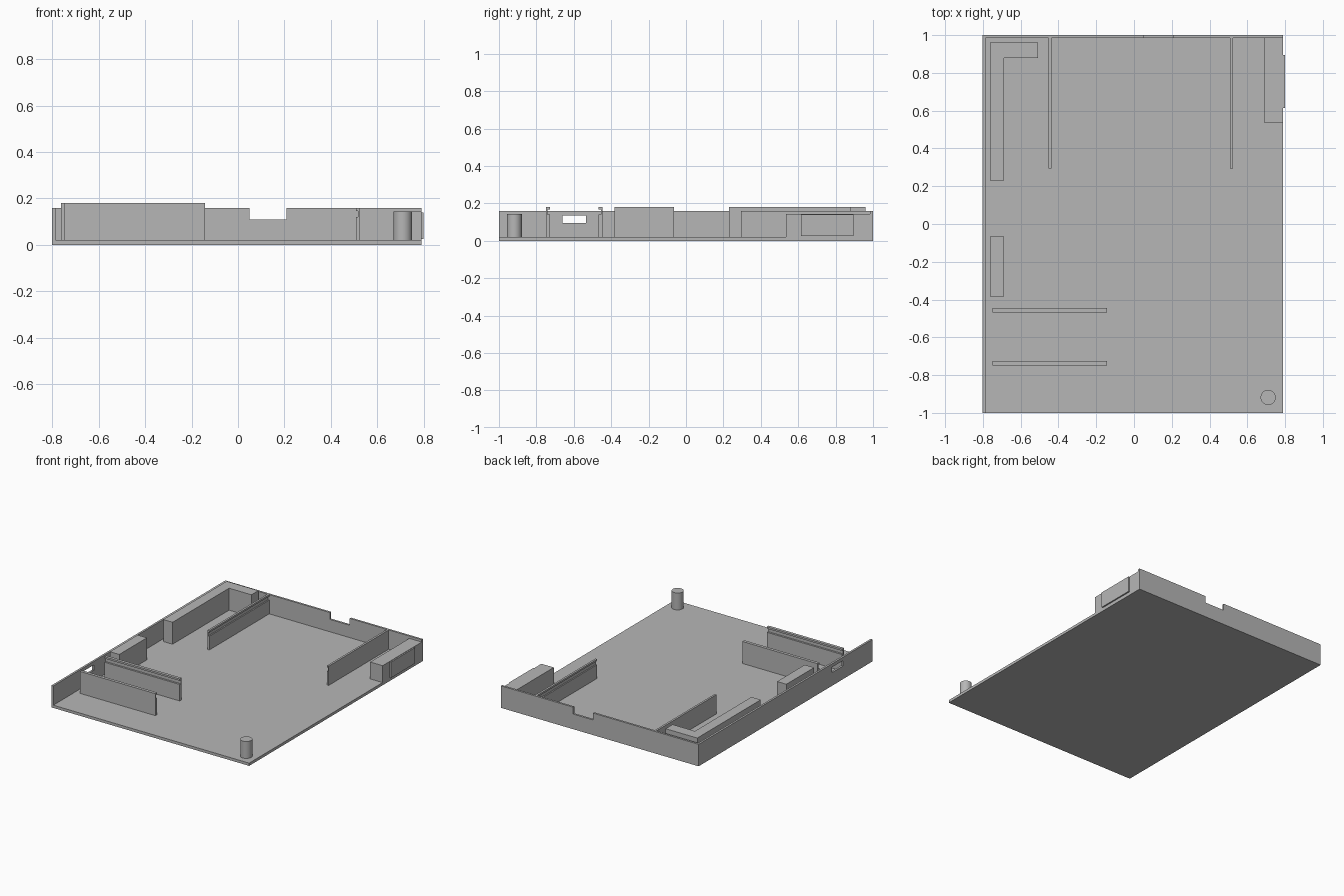
import bpy, bmesh
from mathutils import Vector

cube = bpy.data.objects.get("Cube")
if cube:
    bpy.data.objects.remove(cube, do_unlink=True)

grey = bpy.data.materials.new("plain grey")
grey.use_nodes = True
grey.diffuse_color = (0.47, 0.47, 0.47, 1)
grey.node_tree.nodes["Principled BSDF"].inputs["Base Color"].default_value = grey.diffuse_color


def finish(name, bm):
    bmesh.ops.recalc_face_normals(bm, faces=bm.faces[:])
    mesh = bpy.data.meshes.new(name)
    bm.to_mesh(mesh)
    bm.free()
    mesh.materials.append(grey)
    ob = bpy.data.objects.new(name, mesh)
    bpy.context.collection.objects.link(ob)
    return ob


def prism(name, points, axis, lo, hi):
    """Extrude a profile along an axis; points are the other two coordinates in order."""
    bm = bmesh.new()
    verts = []
    for p in points:
        co = list(p)
        co.insert(axis, lo)
        verts.append(bm.verts.new(co))
    face = bm.faces.new(verts)
    out = bmesh.ops.extrude_face_region(bm, geom=[face])
    shift = Vector((0, 0, 0))
    shift[axis] = hi - lo
    bmesh.ops.translate(bm, vec=shift, verts=[v for v in out["geom"] if isinstance(v, bmesh.types.BMVert)])
    return finish(name, bm)


def box(name, x, y, z):
    return prism(name, [(x[0], y[0]), (x[1], y[0]), (x[1], y[1]), (x[0], y[1])], 2, *z)


def cut(ob, cutter):
    mod = ob.modifiers.new("cut", "BOOLEAN")
    mod.operation = "DIFFERENCE"
    mod.solver = "EXACT"
    mod.object = cutter
    dg = bpy.context.evaluated_depsgraph_get()
    mesh = bpy.data.meshes.new_from_object(ob.evaluated_get(dg))
    ob.modifiers.clear()
    ob.data = mesh
    bpy.data.objects.remove(cutter, do_unlink=True)


LEFT, RIGHT, FLOOR, WALL, BACK = -0.802, 0.79, 0.02, 0.16, 0.985

# Tray: floor with one side wall and a back wall
tray = box("tray", (LEFT, RIGHT), (-1, 1), (0, WALL))
cut(tray, box("cavity_cutter", (LEFT + 0.015, 1), (-1.2, BACK), (FLOOR, 0.4)))
cut(tray, box("notch_cutter", (0.05, 0.21), (0.9, 1.1), (0.11, 0.4)))
cut(tray, box("slot_cutter", (-0.9, -0.75), (-0.66, -0.535), (0.096, 0.135)))


# Grooved rails, in facing pairs
def rail(name, axis, outer, side, thick, top, groove, lo, hi):
    web = outer + side * thick * 0.4
    inner = outer + side * thick
    points = [(outer, FLOOR), (inner, FLOOR), (inner, groove[0]), (web, groove[0]),
              (web, groove[1]), (inner, groove[1]), (inner, top), (outer, top)]
    prism(name, points, axis, lo, hi)


rail("front_rail_outer", 0, -0.748, 1, 0.022, 0.18, (0.14, 0.167), -0.748, -0.142)
rail("front_rail_inner", 0, -0.446, -1, 0.022, 0.18, (0.14, 0.167), -0.748, -0.142)
rail("back_rail_right", 1, -0.453, 1, 0.015, WALL, (0.12, 0.147), 0.295, BACK)
rail("back_rail_left", 1, 0.524, -1, 0.015, WALL, (0.12, 0.147), 0.295, BACK)

# Support blocks beside the walls
corner = [(-0.763, 0.23), (-0.688, 0.23), (-0.688, 0.88), (-0.508, 0.88), (-0.508, 0.96), (-0.763, 0.96)]
prism("corner_block", corner, 2, FLOOR, 0.18)
box("side_block", (-0.763, -0.688), (-0.383, -0.065), (FLOOR, 0.18))

# Connector with a raised outer face
box("connector_block", (0.69, RIGHT), (0.535, BACK), (FLOOR, 0.143))
box("connector_face", (RIGHT, 0.8), (0.615, 0.895), (0.025, 0.14))

# Round corner post
bm = bmesh.new()
bmesh.ops.create_cone(bm, cap_ends=True, segments=48, radius1=0.04, radius2=0.04, depth=0.143 - FLOOR)
bmesh.ops.translate(bm, vec=(0.71, -0.918, (0.143 + FLOOR) / 2), verts=bm.verts[:])
post = finish("corner_post", bm)
bpy.ops.object.select_all(action="DESELECT")
post.select_set(True)
bpy.context.view_layer.objects.active = post
bpy.ops.object.shade_smooth_by_angle()
